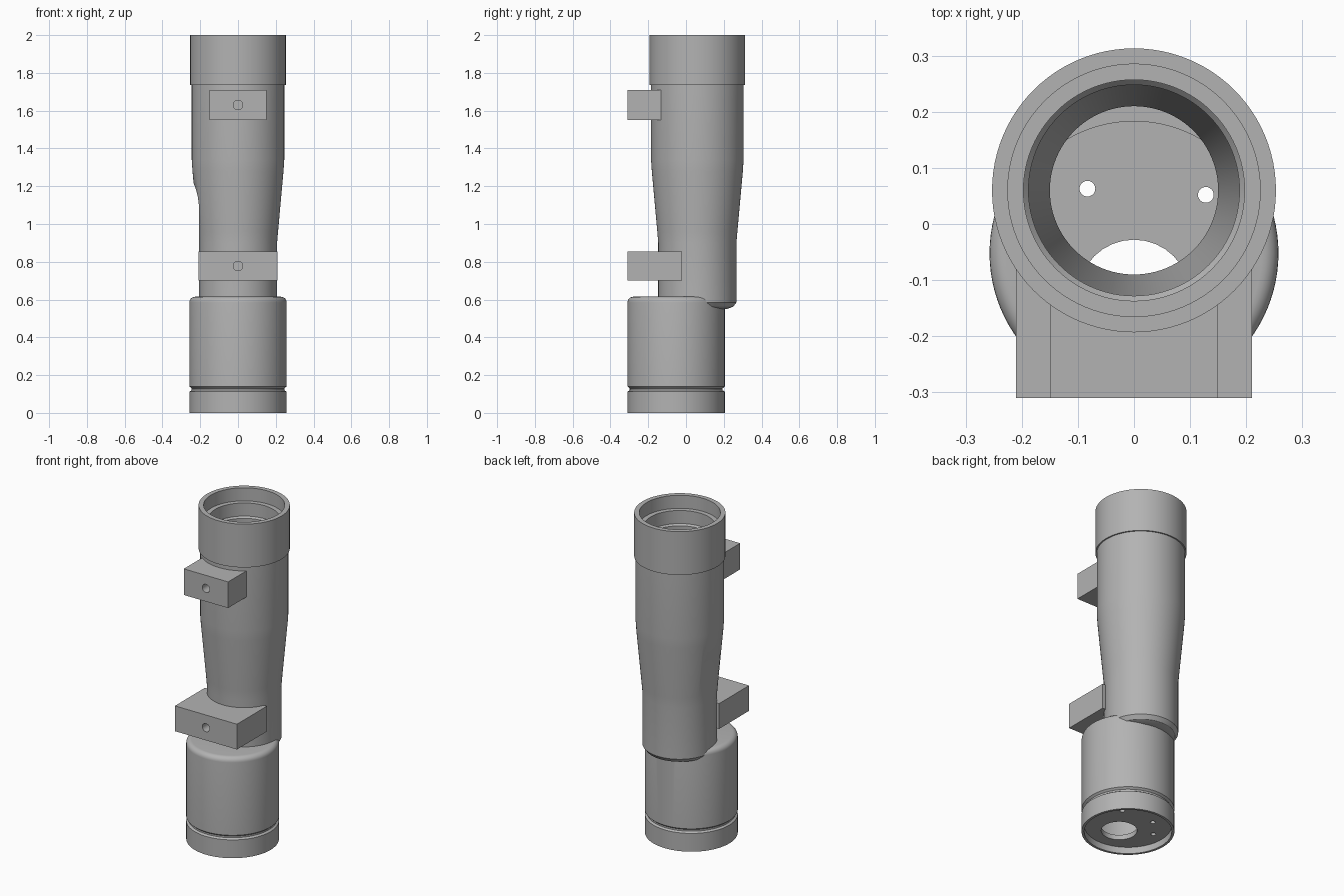
import bpy, bmesh
from math import pi, sin, cos, radians
from mathutils import Matrix, Vector

if "Cube" in bpy.data.objects:
    bpy.data.objects.remove(bpy.data.objects["Cube"], do_unlink=True)

grey = bpy.data.materials.new("satin grey")
grey.use_nodes = True
COLOUR = (0.45, 0.45, 0.45, 1)
grey.diffuse_color = COLOUR
grey.node_tree.nodes["Principled BSDF"].inputs["Base Color"].default_value = COLOUR

TUBE_Y, BARREL_Y, FRONT_Y = 0.06, -0.052, -0.31


def finish(name, bm):
    bmesh.ops.recalc_face_normals(bm, faces=bm.faces)
    mesh = bpy.data.meshes.new(name)
    bm.to_mesh(mesh)
    bm.free()
    mesh.materials.append(grey)
    ob = bpy.data.objects.new(name, mesh)
    bpy.context.collection.objects.link(ob)
    return ob


def lathe(name, profile, y, segments=96):
    """Closed solid turned about a vertical axis from (radius, height) points."""
    bm = bmesh.new()
    rings = []
    for r, z in profile:
        rings.append([bm.verts.new((r * cos(2 * pi * i / segments),
                                    y + r * sin(2 * pi * i / segments), z))
                      for i in range(segments)])
    for a, b in zip(rings, rings[1:]):
        for i in range(segments):
            j = (i + 1) % segments
            bm.faces.new((a[i], a[j], b[j], b[i]))
    bm.faces.new(rings[0])
    bm.faces.new(rings[-1])
    return finish(name, bm)


def block(name, low, high):
    low, high = Vector(low), Vector(high)
    bm = bmesh.new()
    bmesh.ops.create_cube(bm, size=1)
    bmesh.ops.scale(bm, vec=high - low, verts=bm.verts)
    bmesh.ops.translate(bm, vec=(low + high) / 2, verts=bm.verts)
    return finish(name, bm)


def rod(name, radius, depth, centre, turn=0):
    bm = bmesh.new()
    bmesh.ops.create_cone(bm, cap_ends=True, segments=32, radius1=radius,
                          radius2=radius, depth=depth,
                          matrix=Matrix.Translation(centre) @ Matrix.Rotation(turn, 4, "X"))
    return finish(name, bm)


def cut(ob, cutters):
    bpy.ops.object.select_all(action="DESELECT")
    bpy.context.view_layer.objects.active = ob
    ob.select_set(True)
    for cutter in cutters:
        mod = ob.modifiers.new("cut", "BOOLEAN")
        mod.operation, mod.solver, mod.object = "DIFFERENCE", "EXACT", cutter
        bpy.ops.object.modifier_apply(modifier=mod.name)
    bpy.ops.object.shade_smooth_by_angle(angle=radians(25))


# Stepped bore of the tube and the hollow of the barrel
bore = lathe("bore_cutter", [(0.15, 0.58), (0.15, 0.9), (0.188, 1.32), (0.188, 1.83),
                             (0.197, 1.84), (0.197, 1.92), (0.225, 1.92), (0.225, 2.1)], TUBE_Y)
cavity = lathe("cavity_cutter", [(0.235, 0.07), (0.235, 0.588)], BARREL_Y)

# Relief on one side of the taper, with a curved run-out at its top
bm = bmesh.new()
curve = [(-0.207, 0.5), (-0.207, 1.1), (-0.212, 1.14), (-0.222, 1.18),
         (-0.236, 1.22), (-0.243, 1.28), (-0.26, 1.36), (-0.4, 1.36), (-0.4, 0.5)]
face = bm.faces.new([bm.verts.new((x, -0.3, z)) for x, z in curve])
moved = bmesh.ops.extrude_face_region(bm, geom=[face])["geom"]
bmesh.ops.translate(bm, vec=(0, 0.8, 0),
                    verts=[v for v in moved if isinstance(v, bmesh.types.BMVert)])
relief = finish("relief_cutter", bm)
cutters = [bore, cavity, relief]

# Main tube with collar, taper and bevelled foot
tube = lathe("main_tube", [(0.155, 0.55), (0.19, 0.562), (0.207, 0.585), (0.207, 0.9),
                           (0.212, 0.96), (0.241, 1.28), (0.245, 1.34), (0.245, 1.735),
                           (0.253, 1.735), (0.253, 2.0)], TUBE_Y)
cut(tube, cutters)

# Lower barrel with groove, rounded shoulder and recessed base
shoulder = [(0.2275 + 0.03 * cos(a * pi / 12), 0.585 + 0.03 * sin(a * pi / 12))
            for a in range(7)]
barrel = lathe("lower_barrel", [(0.2575, 0), (0.2575, 0.112), (0.246, 0.12),
                                (0.246, 0.13), (0.2575, 0.14)] + shoulder, BARREL_Y)
recess = lathe("recess_cutter", [(0.243, -0.1), (0.243, 0.04)], BARREL_Y)
holes = [rod("port_cutter", 0.1, 0.3, (0, -0.128, 0))]
for x, y in ((0.128, 0.104), (-0.083, 0.115), (-0.17, 0.016)):
    holes.append(rod("screw_hole_cutter", 0.014, 0.3, (x, BARREL_Y + y, 0)))
cut(barrel, [bore, cavity, recess] + holes)
cutters += [recess] + holes

# Mounting lugs, each with a blind hole in the front
for name, half, back, z0, z1 in (("upper_lug", 0.15, -0.1, 1.55, 1.71),
                                 ("lower_lug", 0.21, -0.02, 0.7, 0.855)):
    lug = block(name, (-half, FRONT_Y, z0), (half, back, z1))
    hole = rod("lug_hole_cutter", 0.025, 0.2, (0, FRONT_Y, (z0 + z1) / 2), pi / 2)
    cut(lug, [bore, hole])
    cutters.append(hole)

for c in cutters:
    bpy.data.objects.remove(c, do_unlink=True)
